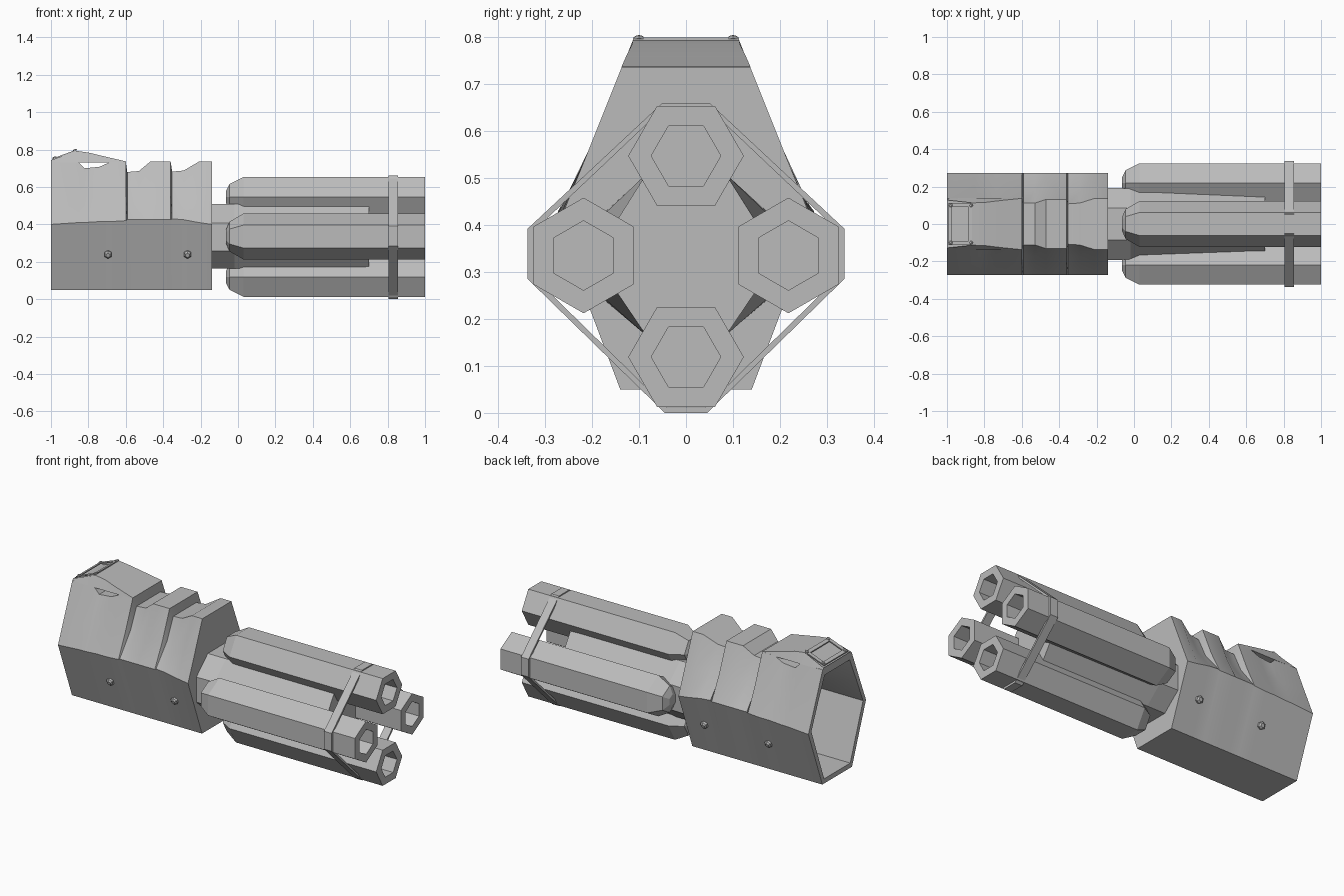
import bpy, bmesh, math
from mathutils import Vector

if "Cube" in bpy.data.objects:
    bpy.data.objects.remove(bpy.data.objects["Cube"])

grey = bpy.data.materials.new("gun grey")
grey.diffuse_color = (0.5, 0.5, 0.5, 1)
grey.use_nodes = True
grey.node_tree.nodes["Principled BSDF"].inputs["Base Color"].default_value = grey.diffuse_color
CZ = 0.333  # height of the barrel axis


def finish(name, bm, smooth=None):
    bmesh.ops.recalc_face_normals(bm, faces=bm.faces[:])
    me = bpy.data.meshes.new(name)
    bm.to_mesh(me)
    bm.free()
    ob = bpy.data.objects.new(name, me)
    bpy.context.collection.objects.link(ob)
    me.materials.append(grey)
    if smooth:
        bpy.ops.object.select_all(action='DESELECT')
        ob.select_set(True)
        bpy.context.view_layer.objects.active = ob
        bpy.ops.object.shade_smooth_by_angle(angle=math.radians(smooth))
    return ob


def loft(name, rings, closed=False, smooth=None):
    """Skin a list of (x, y, z) rings; cap both ends or join them."""
    bm = bmesh.new()
    vr = [[bm.verts.new(p) for p in r] for r in rings]
    n = len(vr[0])
    pairs = list(zip(vr, vr[1:])) + ([(vr[-1], vr[0])] if closed else [])
    for a, b in pairs:
        for i in range(n):
            j = (i + 1) % n
            bm.faces.new((a[i], a[j], b[j], b[i]))
    if not closed:
        bm.faces.new(vr[0])
        bm.faces.new(vr[-1])
    return finish(name, bm, smooth)


def hexring(x, r, y, z, turn):
    return [(x, y + r * math.cos(math.radians(60 * i + turn)),
             z + r * math.sin(math.radians(60 * i + turn))) for i in range(6)]


def mirrored(x, half):
    """Close a right-hand half outline across y = 0."""
    return [(x, y, z) for y, z in half] + [(x, -y, z) for y, z in reversed(half)]


# Four hexagonal barrels with tapered rear ends and hollow muzzles
for name, y, z, turn in (("barrel_top", 0, 0.547, 0), ("barrel_bottom", 0, 0.119, 0),
                         ("barrel_right", 0.218, 0.335, 30), ("barrel_left", -0.218, 0.335, 30)):
    prof = ((-0.065, 0.035), (-0.045, 0.08), (0.03, 0.123), (1, 0.123), (1, 0.074), (0.8, 0.074))
    loft(name, [hexring(x, r, y, z, turn) for x, r in prof])

# Central core between the barrels
loft("core", [mirrored(x, [(a, CZ - 0.168), (w, CZ - 0.075), (w, CZ + 0.075), (a, CZ + 0.175)])
              for x, a, w in ((-0.2, 0.085, 0.195), (-0.02, 0.085, 0.19), (0.7, 0.085, 0.148))])

# Strap around the barrels
outer = [(0.045, 0.0), (0.337, 0.285), (0.337, 0.392), (0.05, 0.66)]
inner = [(0.041, 0.012), (0.324, 0.289), (0.324, 0.387), (0.046, 0.65)]
loft("strap", [mirrored(0.805, outer), mirrored(0.855, outer),
               mirrored(0.855, inner), mirrored(0.805, inner)], closed=True)


# Housing: stations of x, top height, top half width, shoulder half width, edge height
def section(x, top, w, shoulder, edge, t=0.0):
    return mirrored(x, [(0.14 - t * 0.6, 0.05 + t), (0.272 - t, edge),
                        (shoulder - t, 0.56), (w - t * 0.7, top - t)])


stations = [
    (-1.00, 0.735, 0.137, 0.207, 0.40),
    (-0.85, 0.730, 0.137, 0.207, 0.41),
    (-0.82, 0.700, 0.140, 0.203, 0.41),
    (-0.74, 0.708, 0.140, 0.203, 0.415),
    (-0.68, 0.735, 0.137, 0.207, 0.415),
    (-0.60, 0.735, 0.137, 0.207, 0.42),
    (-0.592, 0.680, 0.112, 0.168, 0.425),
    (-0.53, 0.685, 0.112, 0.170, 0.425),
    (-0.47, 0.735, 0.132, 0.203, 0.425),
    (-0.36, 0.735, 0.132, 0.203, 0.425),
    (-0.352, 0.682, 0.108, 0.165, 0.43),
    (-0.29, 0.688, 0.112, 0.172, 0.425),
    (-0.21, 0.735, 0.137, 0.205, 0.41),
    (-0.14, 0.735, 0.137, 0.207, 0.40)]
shell = [section(*s) for s in stations]
# The rear is open: rim and cavity continue from the outer skin
cavity = [section(x, top, w, s, 0.405, 0.028) for x, top, w, s in
          ((-0.17, 0.68, 0.11, 0.165), (-0.6, 0.68, 0.11, 0.165), (-1.0, 0.725, 0.137, 0.207))]
loft("housing", list(reversed(shell)) and shell[::-1] + cavity[::-1], smooth=35)

# Sight hood: thin canopy rising to a ridge, with a recessed rear window
bm = bmesh.new()
cols = [(-1.0, 0.743, 0.128), (-0.865, 0.793, 0.113), (-0.80, 0.784, 0.115),
        (-0.70, 0.760, 0.127), (-0.60, 0.737, 0.137)]
rows = []
for x, z, w in cols:
    pts = [(x, -0.138, 0.731), (x, -w, z), (x, w, z), (x, 0.138, 0.731)]
    rows.append([bm.verts.new(p) for p in pts])
window = None
for k, (a, b) in enumerate(zip(rows, rows[1:])):
    for i in range(3):
        f = bm.faces.new((a[i], b[i], b[i + 1], a[i + 1]))
        if k == 0 and i == 1:
            window = f
    bm.faces.new((a[3], b[3], b[0], a[0]))
bm.faces.new(rows[0])
bm.faces.new(rows[-1])
bmesh.ops.inset_individual(bm, faces=[window], thickness=0.024, depth=0)
bmesh.ops.translate(bm, verts=window.verts[:], vec=(0, 0, -0.018))
finish("sight_hood", bm, 25)


# Window frame: plate ring lying on the rear slope of the hood
def slope(x, lift):
    return 0.743 + (x + 1.0) * 0.05 / 0.135 + lift


def rect(x0, x1, w, lift):
    return [(x, y, slope(x, lift)) for x, y in ((x0, -w), (x1, -w), (x1, w), (x0, w))]


loft("window_frame", [rect(-0.992, -0.866, 0.113, 0.0), rect(-0.992, -0.866, 0.113, 0.006),
                      rect(-0.972, -0.886, 0.09, 0.006), rect(-0.972, -0.886, 0.09, 0.0)], closed=True)


# Bolts: stubby six-sided studs with a domed top
def bolt(name, pos, normal, r, h):
    bm = bmesh.new()
    for depth, r1, r2, at in ((h, r, r, 0), (h * 0.5, r, r * 0.55, h * 0.75)):
        new = bmesh.ops.create_cone(bm, cap_ends=True, segments=6, radius1=r, radius2=r2, depth=depth)
        bmesh.ops.translate(bm, verts=new["verts"], vec=(0, 0, at))
    ob = finish(name, bm)
    ob.location = pos
    ob.rotation_euler = Vector(normal).to_track_quat('Z', 'Y').to_euler()


for side in (-1, 1):
    for x in (-0.695, -0.27):
        bolt("side_bolt", (x, side * 0.212, 0.24), (0, side, -0.37), 0.022, 0.016)
    for x in (-0.98, -0.872):
        bolt("frame_bolt", (x, side * 0.1, slope(x, 0.006)), (-0.35, 0, 1), 0.011, 0.006)
